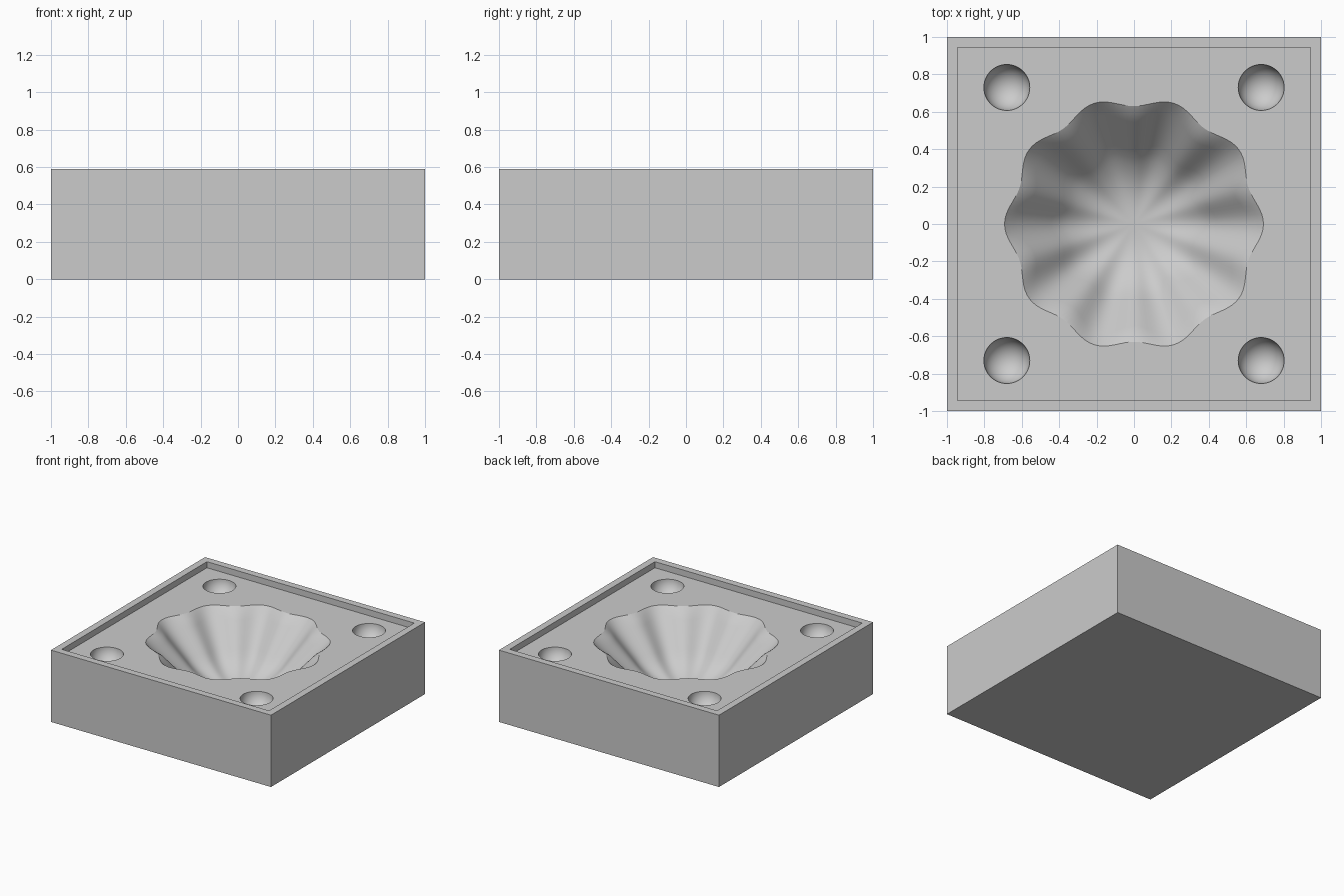
import bpy
import bmesh
import math

HEIGHT, PLATE = 0.59, 0.54      # outer rim height, recessed plate height
LOBES, SEGMENTS = 10, 160

cube = bpy.data.objects.get("Cube")
if cube:
    bpy.data.objects.remove(cube, do_unlink=True)

grey = bpy.data.materials.new("light_grey")
grey.use_nodes = True
colour = (0.6, 0.6, 0.6, 1)
grey.diffuse_color = colour
grey.node_tree.nodes["Principled BSDF"].inputs["Base Color"].default_value = colour


def make_object(name, bm):
    bmesh.ops.recalc_face_normals(bm, faces=bm.faces)
    mesh = bpy.data.meshes.new(name)
    bm.to_mesh(mesh)
    bm.free()
    mesh.materials.append(grey)
    obj = bpy.data.objects.new(name, mesh)
    bpy.context.collection.objects.link(obj)
    return obj


def make_box(name, sx, sy, z0, z1):
    bm = bmesh.new()
    bmesh.ops.create_cube(bm, size=1)
    for v in bm.verts:
        v.co.x *= sx
        v.co.y *= sy
        v.co.z = z1 if v.co.z > 0 else z0
    return make_object(name, bm)


def make_ball(name, x, y, z, radius):
    bm = bmesh.new()
    bmesh.ops.create_uvsphere(bm, u_segments=48, v_segments=24, radius=radius)
    bmesh.ops.translate(bm, verts=bm.verts, vec=(x, y, z))
    return make_object(name, bm)


def make_fluted_bowl(name, profile):
    """Loft scalloped rings: each entry is radius, flute depth, height."""
    bm = bmesh.new()
    rings = []
    for radius, flute, z in profile:
        ring = []
        for i in range(SEGMENTS):
            a = 2 * math.pi * i / SEGMENTS
            r = radius + flute * math.cos(LOBES * a)
            ring.append(bm.verts.new((r * math.cos(a), 0.98 * r * math.sin(a), z)))
        rings.append(ring)
    for low, high in zip(rings, rings[1:]):
        for i in range(SEGMENTS):
            j = (i + 1) % SEGMENTS
            bm.faces.new((low[i], low[j], high[j], high[i]))
    bm.faces.new(rings[0])
    bm.faces.new(rings[-1])
    return make_object(name, bm)


# Solid block and the shapes to be hollowed out of it
block = make_box("mould_block", 2, 2, 0, HEIGHT)
cutters = [make_box("recess_cutter", 1.885, 1.885, PLATE, HEIGHT + 0.2)]

# Fluted bowl: rounded floor, straight sloping wall, soft lip
profile = [(0.04, 0.002, 0.13)]
for step in range(1, 9):
    t = step / 8
    r = 0.04 + 0.34 * t
    profile.append((r, 0.055 * r, 0.13 + 0.12 * t ** 2.4))
for step in range(1, 7):
    t = step / 6
    r = 0.38 + 0.25 * t
    profile.append((r, 0.055 * r, 0.25 + 0.26 * t))
profile += [(0.67, 0.024, PLATE + 0.002), (0.67, 0.024, HEIGHT + 0.1)]
cutters.append(make_fluted_bowl("bowl_cutter", profile))

# Round registration sockets in the four corners
for sx in (-1, 1):
    for sy in (-1, 1):
        cutters.append(make_ball("socket_cutter", sx * 0.68, sy * 0.73,
                                 PLATE + 0.002, 0.123))

bpy.ops.object.select_all(action="DESELECT")
bpy.context.view_layer.objects.active = block
block.select_set(True)
for cutter in cutters:
    mod = block.modifiers.new("hollow", "BOOLEAN")
    mod.operation = "DIFFERENCE"
    mod.solver = "EXACT"
    mod.object = cutter
    bpy.ops.object.modifier_apply(modifier=mod.name)
    bpy.data.objects.remove(cutter, do_unlink=True)

bpy.ops.object.shade_smooth_by_angle(angle=math.radians(30))
